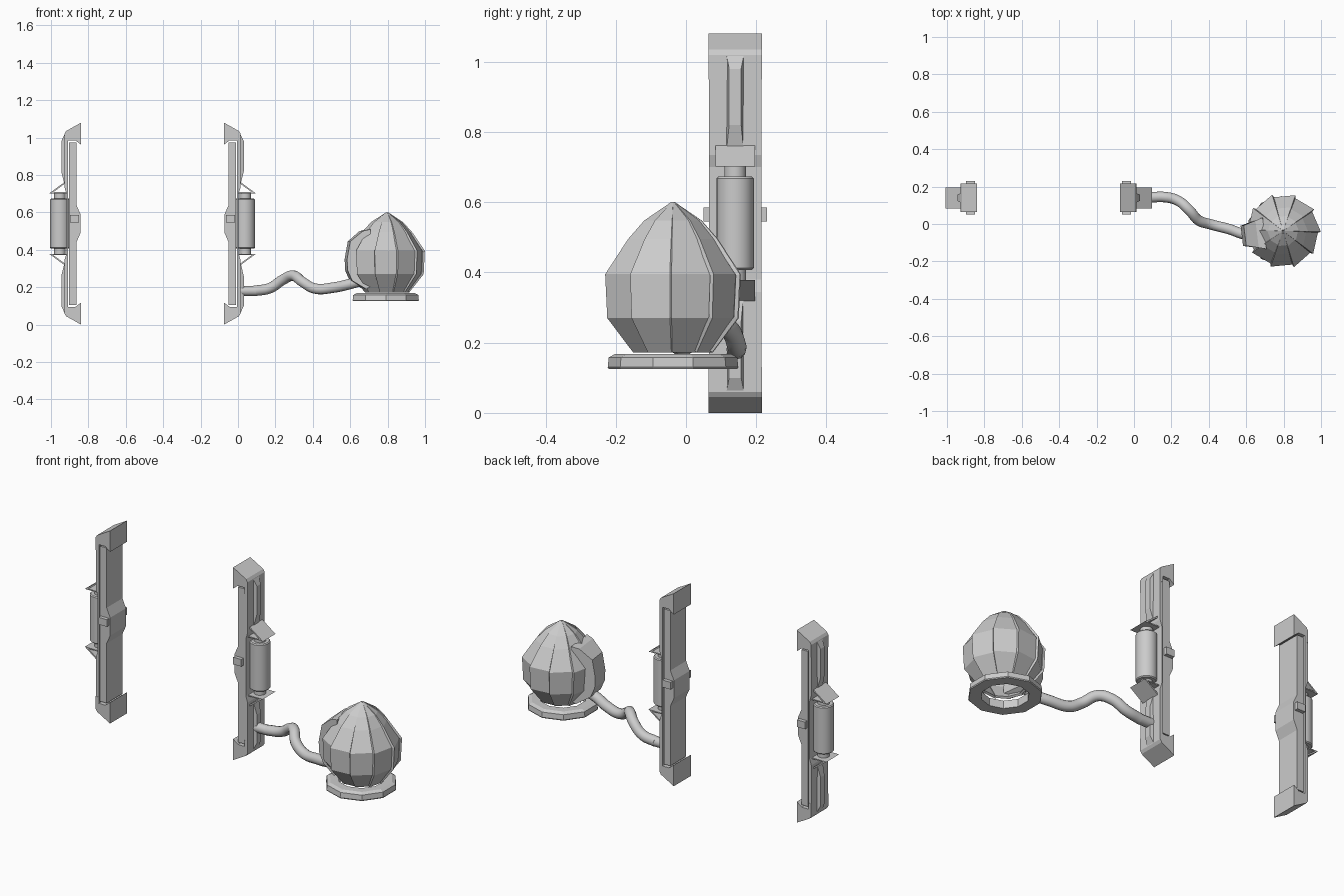
import bpy, bmesh, math
from mathutils import Matrix, Vector

if "Cube" in bpy.data.objects:
    bpy.data.objects.remove(bpy.data.objects["Cube"])

MID_X, MID_Z, CY = -0.457, 0.54, 0.14      # mirror planes and depth of the bars


def make(name, bm, smooth=False):
    bmesh.ops.recalc_face_normals(bm, faces=bm.faces)
    me = bpy.data.meshes.new(name)
    bm.to_mesh(me)
    bm.free()
    ob = bpy.data.objects.new(name, me)
    bpy.context.collection.objects.link(ob)
    if smooth:
        bpy.ops.object.select_all(action='DESELECT')
        ob.select_set(True)
        bpy.context.view_layer.objects.active = ob
        bpy.ops.object.shade_smooth_by_angle(angle=math.radians(35))
    return ob


def prism(name, pts, half, flip_x=False, flip_z=False, front_half=None):
    """Extrude an x-z profile across y; front_half narrows the crest (x > 0.015)."""
    bm = bmesh.new()
    rows = []
    for s in (-1, 1):
        row = []
        for x, z in pts:
            h = front_half if front_half and x > 0.015 else half
            x2 = 2 * MID_X - x if flip_x else x
            z2 = 2 * MID_Z - z if flip_z else z
            row.append(bm.verts.new((x2, CY + s * h, z2)))
        rows.append(row)
    n = len(pts)
    bm.faces.new(rows[0])
    bm.faces.new(rows[1][::-1])
    for i in range(n):
        j = (i + 1) % n
        bm.faces.new((rows[0][i], rows[0][j], rows[1][j], rows[1][i]))
    return make(name, bm)


def lathe(name, profile, sides, centre, rot=0.0, smooth=False, closed=False):
    """Revolve (radius, z) points around a vertical axis."""
    bm = bmesh.new()
    rings = [[bm.verts.new((centre[0] + r * math.cos(rot + 2 * math.pi * k / sides),
                            centre[1] + r * math.sin(rot + 2 * math.pi * k / sides), z))
              for k in range(sides)] for r, z in profile]
    pairs = list(zip(rings, rings[1:]))
    if closed:
        pairs.append((rings[-1], rings[0]))
    else:
        bm.faces.new(rings[0])
        bm.faces.new(rings[-1])
    for a, b in pairs:
        for k in range(sides):
            j = (k + 1) % sides
            bm.faces.new((a[k], a[j], b[j], b[k]))
    return make(name, bm, smooth)


# Two mirrored wall bars
for side, fx in (("right", False), ("left", True)):
    prism(side + "_back_plate", [(-.01, .975), (-.05, .975), (-.05, .64), (-.072, .59), (-.072, .49),
                                 (-.05, .44), (-.05, .105), (-.01, .105)], .07, fx)
    prism(side + "_clip", [(-.065, .545), (-.015, .545), (-.015, .585), (-.065, .585)], .09, fx)
    prism(side + "_front_plate", [(-.005, 1.0), (.014, 1.0), (.014, .735), (.003, .70), (.003, .38),
                                  (.014, .345), (.014, .08), (-.005, .08)], .075, fx)
    for end, fz in (("top", False), ("bottom", True)):
        tag = side + "_" + end
        prism(tag + "_cap", [(-.075, 1.08), (.005, 1.035), (.014, 1.02), (.014, .95), (-.004, .95),
                             (-.004, .985), (-.045, .985), (-.075, .962)], .076, fx, fz)
        prism(tag + "_ridge", [(.01, 1.025), (.031, .98), (.031, .82), (.01, .735), (0, .735), (0, 1.02)],
              .026, fx, fz, .017)
        # folded bracket holding the cylinder
        prism(tag + "_bracket", [(0, .772), (.095, .702), (-.005, .702), (-.005, .708),
                                 (.074, .708), (0, .762)], .056, fx, fz)
    cx = 2 * MID_X - .038 if fx else .038
    lathe(side + "_cylinder", [(.031, .377), (.031, .407), (.048, .407), (.053, .412), (.053, .668),
                               (.048, .673), (.031, .673), (.031, .703)], 24, (cx, CY), 0, True)

# Hose and its wall connector
bm = bmesh.new()
bmesh.ops.create_cone(bm, cap_ends=True, segments=12, radius1=.027, radius2=.027, depth=.09,
                      matrix=Matrix.Translation((.05, .142, .18)) @ Matrix.Rotation(math.pi / 2, 4, 'Y'))
make("hose_connector", bm, True)

path = [(.085, .143, .18), (.17, .143, .195), (.24, .122, .24), (.295, .075, .262), (.345, .02, .228),
        (.41, -.002, .193), (.51, -.028, .198), (.59, -.055, .215), (.66, -.06, .235)]
cu = bpy.data.curves.new("hose", 'CURVE')
cu.dimensions = '3D'
cu.bevel_depth = .028
cu.bevel_resolution = 4
cu.resolution_u = 6
cu.use_fill_caps = True
sp = cu.splines.new('BEZIER')
sp.bezier_points.add(len(path) - 1)
for p, co in zip(sp.bezier_points, path):
    p.co = co
    p.handle_left_type = p.handle_right_type = 'AUTO'
hose = bpy.data.objects.new("hose", cu)
bpy.context.collection.objects.link(hose)
bpy.ops.object.select_all(action='DESELECT')
hose.select_set(True)
bpy.context.view_layer.objects.active = hose
bpy.ops.object.convert(target='MESH')

# Bulb of ten overlapping flat petals, open underneath
BX, BY, N = .797, -.037, 10
rows = [(.006, .60), (.083, .548), (.13, .495), (.196, .395), (.19, .27), (.115, .172)]
bm = bmesh.new()
for k in range(N):
    a0, a1 = 2 * math.pi * k / N, 2 * math.pi * (k + 1) / N
    strip = []
    for r, z in rows:
        strip.append([bm.verts.new((BX + r * f * math.cos(a), BY + r * f * math.sin(a), z))
                      for a, f in ((a0 - .02, 1.03), (a1 + .02, .965))])
    for p, q in zip(strip, strip[1:]):
        bm.faces.new((p[0], q[0], q[1], p[1]))
petals = make("bulb_petals", bm)
mod = petals.modifiers.new("thickness", 'SOLIDIFY')
mod.thickness = .012
mod.offset = -1

# Arched cowl where the hose enters the bulb
bm = bmesh.new()
cowl = [(.122, .19), (.195, .235), (.219, .29), (.222, .35), (.205, .445), (.14, .50), (.10, .51), (.09, .21)]
ang = math.radians(187)
d, t = Vector((math.cos(ang), math.sin(ang), 0)), Vector((-math.sin(ang), math.cos(ang), 0))
loops = []
for s in (-1, 1):
    loops.append([bm.verts.new(Vector((BX, BY, z)) + d * r + t * s * (.055 + max(0, .2 - r) * .3))
                  for r, z in cowl])
bm.faces.new(loops[0])
bm.faces.new(loops[1][::-1])
for i in range(len(cowl)):
    j = (i + 1) % len(cowl)
    bm.faces.new((loops[0][i], loops[0][j], loops[1][j], loops[1][i]))
make("hose_cowl", bm)

# Base ring
lathe("base_ring", [(.12, .125), (.183, .125), (.186, .13), (.183, .158), (.165, .168), (.12, .168)],
      10, (.79, BY), math.pi / 10, closed=True)
